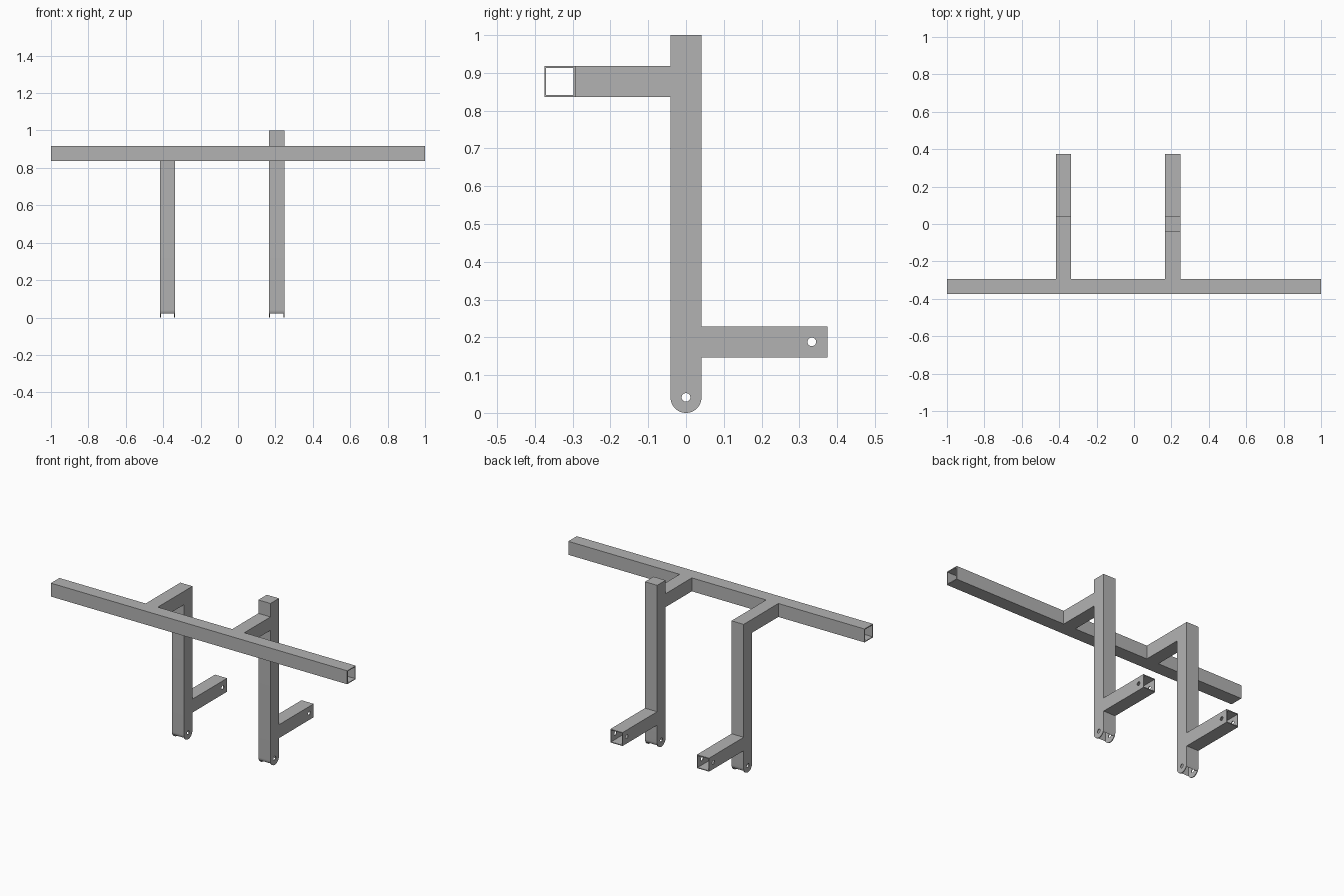
import bpy, bmesh, math
from mathutils import Matrix, Vector

if "Cube" in bpy.data.objects:
    bpy.data.objects.remove(bpy.data.objects["Cube"], do_unlink=True)

TUBE = 0.082            # outer width of the square tube
HALF = TUBE / 2
WALL = 0.005
INNER = HALF - WALL
REACH = 0.375           # front and back limit of the frame
BAR_Z = 0.877           # centre height of crossbar and upper arms
ARM_Z = 0.188           # centre height of lower arms
PIN_Y = 0.333

steel = bpy.data.materials.new("grey steel")
steel.use_nodes = True
grey = (0.45, 0.45, 0.45, 1)
steel.diffuse_color = grey
steel.node_tree.nodes["Principled BSDF"].inputs["Base Color"].default_value = grey


def add_object(name, bm):
    bmesh.ops.recalc_face_normals(bm, faces=bm.faces)
    mesh = bpy.data.meshes.new(name)
    bm.to_mesh(mesh)
    bm.free()
    mesh.materials.append(steel)
    obj = bpy.data.objects.new(name, mesh)
    bpy.context.collection.objects.link(obj)
    return obj


def box(name, low, high):
    low, high = Vector(low), Vector(high)
    bm = bmesh.new()
    bmesh.ops.create_cube(bm, size=1, matrix=Matrix.Translation((low + high) / 2)
                          @ Matrix.Diagonal((*(high - low), 1)))
    return add_object(name, bm)


def pin(x, y, z):
    bm = bmesh.new()
    bmesh.ops.create_cone(bm, cap_ends=True, segments=32, radius1=0.0115,
                          radius2=0.0115, depth=TUBE * 2,
                          matrix=Matrix.Translation((x, y, z))
                          @ Matrix.Rotation(math.pi / 2, 4, "Y"))
    return add_object("pin_cutter", bm)


def cut(obj, cutters):
    bpy.ops.object.select_all(action="DESELECT")
    bpy.context.view_layer.objects.active = obj
    obj.select_set(True)
    for cutter in cutters:
        cutter.hide_render = True
        mod = obj.modifiers.new("cut", "BOOLEAN")
        mod.operation, mod.solver, mod.object = "DIFFERENCE", "EXACT", cutter
        bpy.ops.object.modifier_apply(modifier=mod.name)
        bpy.data.objects.remove(cutter, do_unlink=True)
    bpy.ops.object.shade_smooth_by_angle(angle=math.radians(30))


def hanger(name, x, top):
    # Side outline: rounded foot, lower arm to the back, upper arm to the front
    steps = 32
    outline = [(-HALF * math.cos(math.pi * i / steps),
                HALF - HALF * math.sin(math.pi * i / steps)) for i in range(steps + 1)]
    outline += [(HALF, ARM_Z - HALF), (REACH, ARM_Z - HALF),
                (REACH, ARM_Z + HALF), (HALF, ARM_Z + HALF), (HALF, top)]
    if top > BAR_Z + HALF:
        outline += [(-HALF, top), (-HALF, BAR_Z + HALF)]
    front = -REACH + TUBE
    outline += [(front, BAR_Z + HALF), (front, BAR_Z - HALF), (-HALF, BAR_Z - HALF)]
    bm = bmesh.new()
    face = bm.faces.new([bm.verts.new((x - HALF, y, z)) for y, z in outline])
    side = bmesh.ops.extrude_face_region(bm, geom=[face])["geom"]
    bmesh.ops.translate(bm, vec=(TUBE, 0, 0),
                        verts=[v for v in side if isinstance(v, bmesh.types.BMVert)])
    body = add_object(name, bm)

    # Hollow tubes and pin holes
    a, b = x - INNER, x + INNER
    cut(body, [
        box("post_cavity", (a, -INNER, -0.1), (b, INNER, top - WALL)),
        box("lower_cavity", (a, HALF, ARM_Z - INNER), (b, REACH + 0.1, ARM_Z + INNER)),
        box("upper_cavity", (a, front - 0.1, BAR_Z - INNER), (b, -HALF, BAR_Z + INNER)),
        pin(x, 0, HALF),
        pin(x, PIN_Y, ARM_Z),
    ])


# Long open-ended crossbar
bar_y = -REACH + HALF
crossbar = box("crossbar", (-1, bar_y - HALF, BAR_Z - HALF), (1, bar_y + HALF, BAR_Z + HALF))
cut(crossbar, [box("bar_cavity", (-1.1, bar_y - INNER, BAR_Z - INNER),
                   (1.1, bar_y + INNER, BAR_Z + INNER))])

# Tall and short hangers
hanger("left_hanger", 0.207, 1.0)
hanger("right_hanger", -0.377, BAR_Z + HALF)
